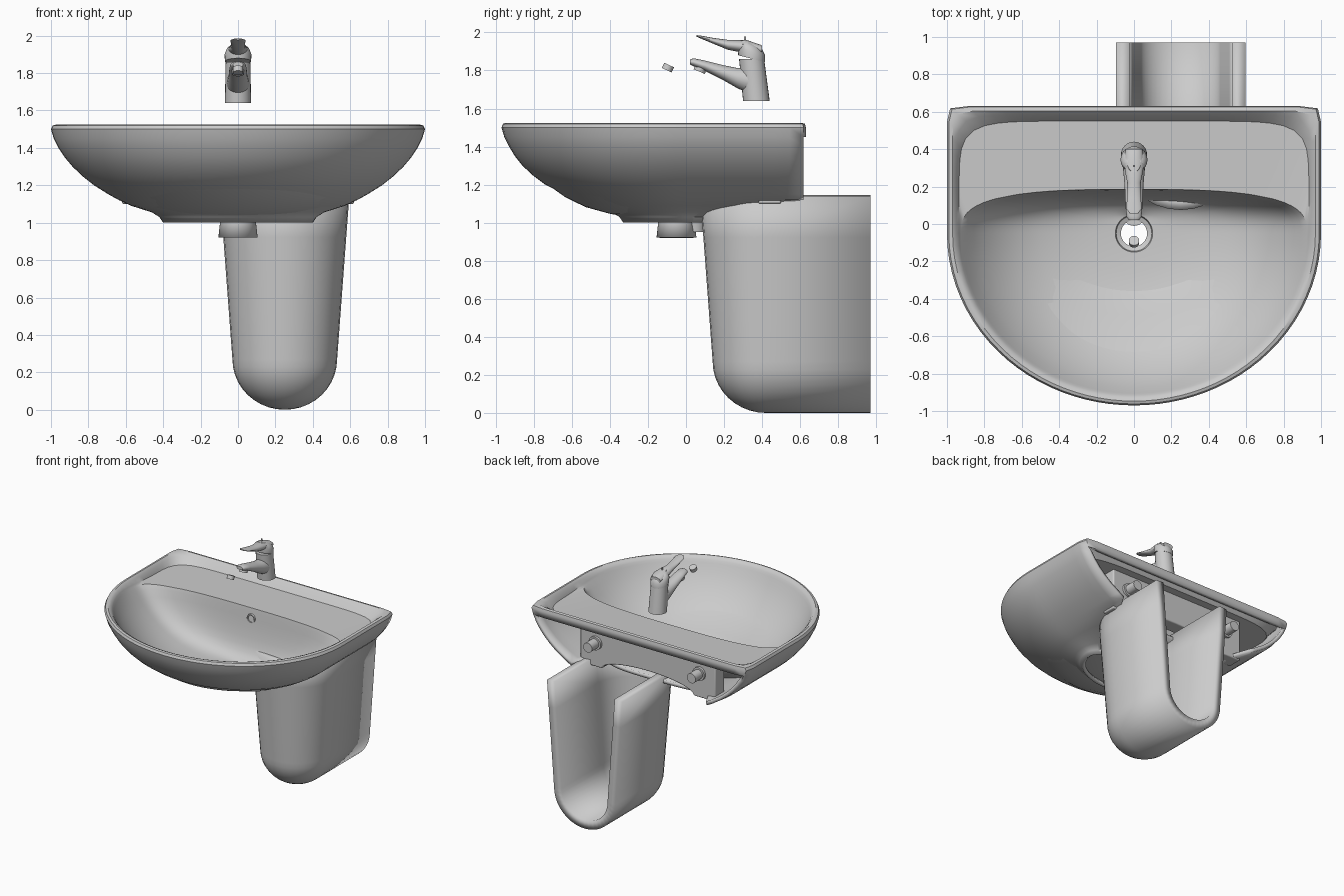
import bpy, bmesh, math
from mathutils import Vector, Matrix

cube = bpy.data.objects.get("Cube")
if cube:
    bpy.data.objects.remove(cube, do_unlink=True)

ceramic = bpy.data.materials.new("grey ceramic")
ceramic.use_nodes = True
ceramic.diffuse_color = (0.6, 0.6, 0.6, 1)
ceramic.node_tree.nodes["Principled BSDF"].inputs["Base Color"].default_value = (0.6, 0.6, 0.6, 1)

CENTRE_Y = -0.05
SIDE, BACK, FRONT = 10, 36, 44   # outline steps per stretch


def finish(name, bm, thickness=0, bevel=0):
    bmesh.ops.remove_doubles(bm, verts=bm.verts, dist=0.0005)
    mesh = bpy.data.meshes.new(name)
    bm.to_mesh(mesh)
    bm.free()
    mesh.materials.append(ceramic)
    obj = bpy.data.objects.new(name, mesh)
    bpy.context.collection.objects.link(obj)
    if thickness:
        mod = obj.modifiers.new("wall", 'SOLIDIFY')
        mod.thickness = thickness
        mod.offset = -1
    if bevel:
        mod = obj.modifiers.new("rounding", 'BEVEL')
        mod.width = bevel
        mod.segments = 3
    bpy.ops.object.select_all(action='DESELECT')
    obj.select_set(True)
    bpy.context.view_layer.objects.active = obj
    bpy.ops.object.shade_smooth_by_angle(angle=math.radians(35))
    return obj


def loft(bm, rings, closed=True, skip=lambda i, j: False):
    rows = [[bm.verts.new(p) for p in ring] for ring in rings]
    n = len(rows[0])
    for i in range(len(rows) - 1):
        for j in range(n if closed else n - 1):
            k = (j + 1) % n
            if not skip(i, j):
                bm.faces.new((rows[i][j], rows[i + 1][j], rows[i + 1][k], rows[i][k]))
    return rows


def outline(a, front, back, n, z_front, z_back=None):
    """Half ellipse in front, squarer half at the back."""
    z_back = z_front if z_back is None else z_back
    corner = math.atan2(back, a)
    angles = [corner * i / SIDE for i in range(SIDE)]
    angles += [corner + (math.pi - 2 * corner) * i / BACK for i in range(BACK)]
    angles += [math.pi - corner + corner * i / SIDE for i in range(SIDE)]
    angles += [math.pi + math.pi * i / FRONT for i in range(FRONT)]
    pts = []
    for t in angles:
        c, s = math.cos(t), math.sin(t)
        b, e = (back, n) if s > 0 else (front, 2)
        r = (abs(c / a) ** e + abs(s / b) ** e) ** (-1 / e)
        blend = min(1, max(0, 0.5 + 2 * s))
        pts.append((r * c, CENTRE_Y + r * s, z_front + (z_back - z_front) * blend))
    return pts


# Basin: drain, bowl, deck, rim, outer shell and foot as one lofted sheet
rings = [outline(r, r, r, 2, z) for r, z in ((0.075, 0.92), (0.07, 1.025), (0.095, 1.035), (0.1, 1.05))]
for s, z in ((0.25, 1.055), (0.4, 1.075), (0.55, 1.11), (0.67, 1.16), (0.77, 1.22),
             (0.86, 1.295), (0.93, 1.37), (0.97, 1.425)):
    rings.append(outline(0.92 * s, 0.85 * s, 0.235 * s ** 0.6, 2 + s, z))
rings += [outline(0.925, 0.855, 0.235, 3, 1.48, 1.452),
          outline(0.935, 0.865, 0.6, 8, 1.5, 1.46),
          outline(0.95, 0.88, 0.635, 12, 1.518, 1.505),
          outline(0.97, 0.897, 0.655, 24, 1.525),
          outline(0.99, 0.912, 0.675, 40, 1.52),
          outline(1.0, 0.92, 0.68, 40, 1.5)]
shell_start = len(rings)
for a, f, z in ((0.985, 0.905, 1.45), (0.96, 0.88, 1.4), (0.927, 0.85, 1.35), (0.885, 0.81, 1.3),
                (0.833, 0.757, 1.25), (0.77, 0.69, 1.2), (0.69, 0.59, 1.15), (0.635, 0.525, 1.12)):
    rings.append(outline(a, f, 0.68, 40, z))
shell_end = len(rings)
rings += [outline(0.57, 0.45, 0.48, 4, 1.09), outline(0.46, 0.34, 0.3, 2, 1.055),
          outline(0.42, 0.3, 0.19, 2, 1.03), outline(0.4, 0.28, 0.17, 2, 1.0)]
bm = bmesh.new()
loft(bm, rings, skip=lambda i, j: shell_start <= i < shell_end and SIDE <= j < SIDE + BACK)
finish("basin", bm, thickness=0.03)

# Mounting panel recessed under the deck, with an arched lower edge
bm = bmesh.new()
profile = [(-0.62, 1.45), (-0.62, 1.1)]
profile += [(-0.42 * math.cos(math.pi * i / 16), 1.1 + 0.09 * math.sin(math.pi * i / 16)) for i in range(17)]
profile += [(0.62, 1.1), (0.62, 1.45)]
face = bm.faces.new([bm.verts.new((x, 0.38, z)) for x, z in profile])
moved = bmesh.ops.extrude_face_region(bm, geom=[face])["geom"]
bmesh.ops.translate(bm, verts=[v for v in moved if isinstance(v, bmesh.types.BMVert)], vec=(0, 0.12, 0))
bmesh.ops.recalc_face_normals(bm, faces=bm.faces)
finish("mounting_panel", bm, bevel=0.02)


def cylinder(name, radius, length, place, tilt, top_radius=None):
    bm = bmesh.new()
    matrix = Matrix.Translation(place) @ Matrix.Rotation(math.radians(tilt), 4, 'X')
    bmesh.ops.create_cone(bm, cap_ends=True, segments=24, radius1=radius,
                          radius2=top_radius or radius, depth=length, matrix=matrix)
    return finish(name, bm)


for side, x in (("left", 0.475), ("right", -0.475)):
    cylinder(side + "_wall_bolt", 0.04, 0.14, (x, 0.54, 1.3), 90)
    cylinder(side + "_bolt_collar", 0.055, 0.03, (x, 0.505, 1.3), 90)
cylinder("overflow_outlet", 0.05, 0.07, (0, 0.05, 0.985), 0, 0.06)

# Overflow ring on the rear bowl wall
bm = bmesh.new()
loft(bm, [[(r * math.cos(t * math.pi / 12), y, 1.37 + r * math.sin(t * math.pi / 12)) for t in range(24)]
          for r, y in ((0.038, 0.185), (0.036, 0.165), (0.028, 0.165), (0.026, 0.185))])
bmesh.ops.recalc_face_normals(bm, faces=bm.faces)
finish("overflow_ring", bm)


# Half pedestal: trough with round front and round bottom, open at top and back
def trough_ring(w, z):
    arc = [math.pi * i / 16 for i in range(17)]
    front = [(0.25 - w * math.cos(t), 0.42 - w * math.sin(t), z) for t in arc]
    return [(0.25 - w, 0.97, z)] + front + [(0.25 + w, 0.97, z)]


rings = []
for i in range(11):
    t = math.pi / 2 * i / 10
    rings.append(trough_ring(0.28 * math.sin(t), 0.27 - 0.27 * math.cos(t)))
rings += [trough_ring(0.28 + 0.065 * i / 4, 0.27 + 0.87 * i / 4) for i in range(1, 5)]
bm = bmesh.new()
loft(bm, rings, closed=False)
bmesh.ops.remove_doubles(bm, verts=bm.verts, dist=0.0005)
bmesh.ops.recalc_face_normals(bm, faces=bm.faces)
front_face = min(bm.faces, key=lambda f: f.calc_center_median().y)
if front_face.normal.y > 0:
    bmesh.ops.reverse_faces(bm, faces=bm.faces)
finish("half_pedestal", bm, thickness=0.07)


# Tap parts: elliptical sections (y, z, half width, half height) along a path
def tap_part(name, sections, up):
    up = Vector(up)
    bm = bmesh.new()
    rings = []
    for y, z, w, h in sections:
        rings.append([Vector((w * math.cos(t * math.pi / 12), y, z)) + up * h * math.sin(t * math.pi / 12)
                      for t in range(24)])
    rows = loft(bm, rings)
    for row in (rows[0], rows[-1]):
        bm.faces.new(row)
    bmesh.ops.recalc_face_normals(bm, faces=bm.faces)
    finish(name, bm)


tap_part("tap_body", [(0.37, 1.64, 0.07, 0.07), (0.345, 1.86, 0.066, 0.066)], (0, 1, 0))
tap_part("tap_head", [(0.345, 1.862, 0.07, 0.07), (0.343, 1.9, 0.072, 0.072), (0.335, 1.93, 0.06, 0.064),
                      (0.325, 1.95, 0.035, 0.045)], (0, 1, -0.25))
tap_part("tap_lever", [(0.4, 1.91, 0.045, 0.022), (0.32, 1.925, 0.055, 0.035), (0.22, 1.935, 0.036, 0.026),
                       (0.14, 1.957, 0.038, 0.015), (0.08, 1.975, 0.04, 0.008), (0.055, 1.982, 0.022, 0.004)],
         (0, 0, 1))
tap_part("tap_spout", [(0.34, 1.745, 0.062, 0.07), (0.27, 1.76, 0.056, 0.053), (0.2, 1.787, 0.05, 0.04),
                       (0.1, 1.825, 0.046, 0.027), (0.04, 1.843, 0.04, 0.021), (0.022, 1.845, 0.028, 0.014)],
         (0, 0, 1))
cylinder("tap_outlet", 0.032, 0.03, (0, 0.075, 1.808), -22)
cylinder("tap_marker_pin", 0.006, 0.05, (0, 0.31, 1.955), 0)
cylinder("loose_aerator", 0.028, 0.03, (0, -0.095, 1.815), -25)
